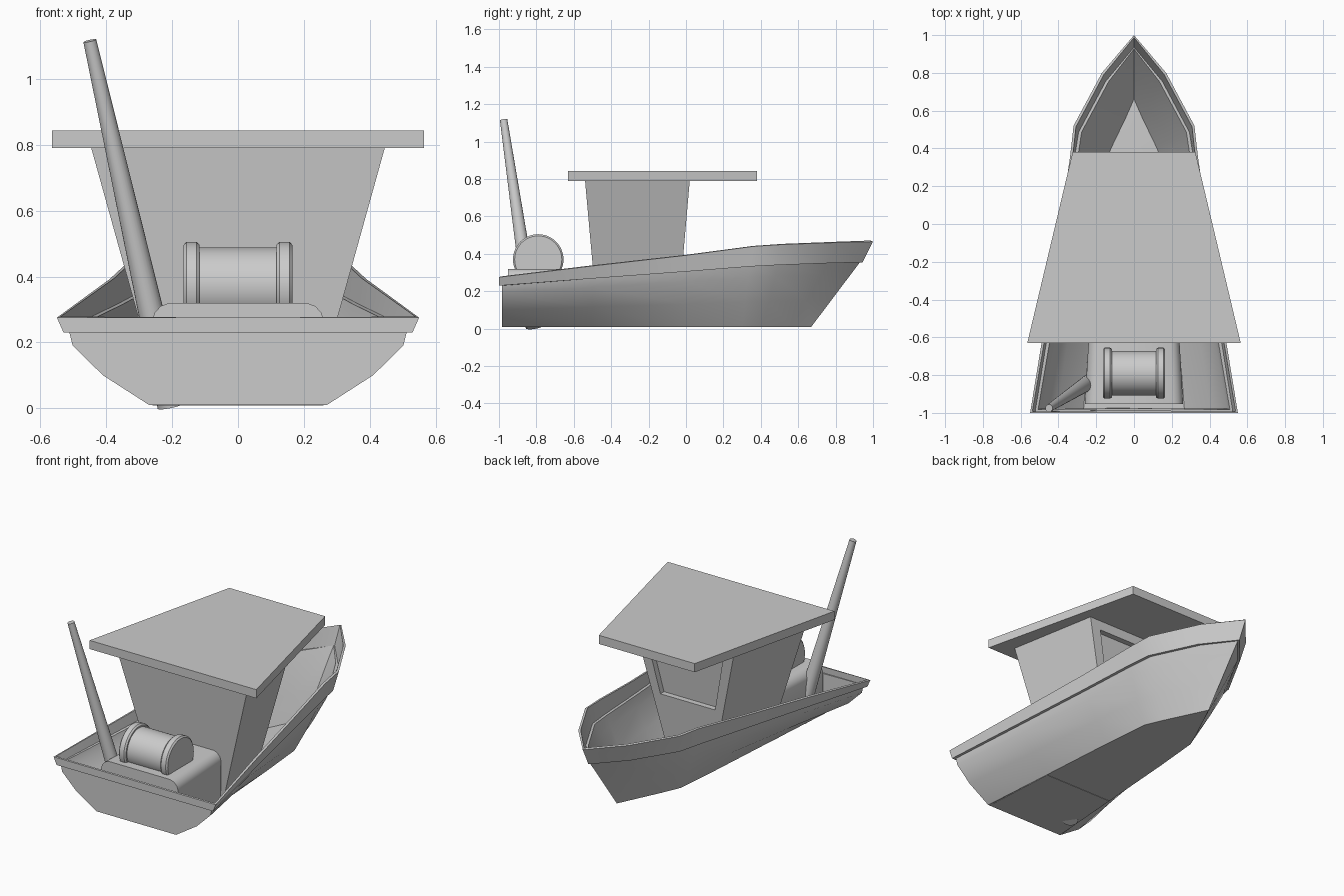
import bpy, bmesh, math
from mathutils import Vector

if "Cube" in bpy.data.objects:
    bpy.data.objects.remove(bpy.data.objects["Cube"])


def finish(name, bm, angle=30, outward=True):
    if outward:
        bmesh.ops.recalc_face_normals(bm, faces=bm.faces)
    me = bpy.data.meshes.new(name)
    bm.to_mesh(me)
    bm.free()
    ob = bpy.data.objects.new(name, me)
    bpy.context.collection.objects.link(ob)
    bpy.ops.object.select_all(action='DESELECT')
    ob.select_set(True)
    bpy.context.view_layer.objects.active = ob
    if angle:
        bpy.ops.object.shade_smooth_by_angle(angle=math.radians(angle))
    return ob


def loft(name, rings, angle=30):
    """Skin a list of closed rings and cap both ends."""
    bm = bmesh.new()
    vr = [[bm.verts.new(p) for p in r] for r in rings]
    n = len(vr[0])
    for a, b in zip(vr, vr[1:]):
        for i in range(n):
            j = (i + 1) % n
            bm.faces.new((a[i], a[j], b[j], b[i]))
    bm.faces.new(vr[0])
    bm.faces.new(vr[-1])
    return finish(name, bm, angle)


def lathe(name, start, end, profile, n):
    """Revolve (fraction along axis, radius) pairs around the axis."""
    start, end = Vector(start), Vector(end)
    q = (end - start).to_track_quat('Z', 'Y')
    rings = []
    for t, r in profile:
        c = start.lerp(end, t)
        rings.append([c + q @ Vector((r * math.cos(2 * math.pi * i / n),
                                      r * math.sin(2 * math.pi * i / n), 0)) for i in range(n)])
    return loft(name, rings)


# Hull: gunwale, strake edge and chine lines from stern to bow
rim = [(.55, -1, .275), (.468, -.5, .335), (.39, 0, .392), (.338, .36, .44),
       (.32, .52, .45), (.17, .8, .46), (0, 1, .465)]
strake = [(.53, -1, .23), (.452, -.5, .268), (.376, 0, .305), (.326, .34, .332),
          (.302, .49, .34), (.157, .76, .35), (0, .945, .355)]
chine = [(.27, -.985, .01), (.235, -.5, .01), (.2, 0, .01), (.173, .3, .01),
         (.125, .41, .01), (.05, .566, .01), (0, .67, .01)]
stern_y = -.985
bm = bmesh.new()
rows = []
for k in range(7):
    R, S, C = Vector(rim[k]), Vector(strake[k]), Vector(chine[k])
    H = Vector((max(S.x - .018, 0), max(S.y, stern_y) - (.015 if k == 6 else 0), S.z))
    row = [Vector((0, C.y, C.z)), C]
    full = 1 - k / 6
    for fx, fz in ((.58, .41), (.96, .82)):
        p = C.lerp(H, fz)
        f = fx * full + fz * (1 - full)
        p.x = C.x + (H.x - C.x) * f
        row.append(p)
    rows.append(row + [H, S, R])
for s in (1, -1):
    g = [[bm.verts.new((s * p.x, p.y, p.z)) for p in row] for row in rows]
    for a, b in zip(g, g[1:]):
        for i in range(6):
            f = (a[i], b[i], b[i + 1], a[i + 1])
            bm.faces.new(f if s < 0 else f[::-1])
    # Half of the transom
    t = g[0]
    mid = [bm.verts.new((0, p.co.y, p.co.z)) for p in t[4:]]
    for f in ([*t[:5], mid[0]], [mid[0], t[4], t[5], mid[1]], [mid[1], t[5], t[6], mid[2]]):
        bm.faces.new(f if s > 0 else f[::-1])
bmesh.ops.remove_doubles(bm, verts=bm.verts, dist=1e-4)
bmesh.ops.dissolve_degenerate(bm, edges=bm.edges, dist=1e-5)
bmesh.ops.recalc_face_normals(bm, faces=bm.faces)
bm.faces.ensure_lookup_table()
low = min(bm.faces, key=lambda f: f.calc_center_median().z)
if low.normal.z > 0:
    bmesh.ops.reverse_faces(bm, faces=bm.faces)
hull = finish("hull", bm, 0, outward=False)
sol = hull.modifiers.new("shell", 'SOLIDIFY')
sol.thickness = .014
sol.offset = -1
bpy.ops.object.modifier_apply(modifier="shell")
bpy.ops.object.shade_smooth_by_angle(angle=math.radians(28))


# Cabin: flared walls, recessed front window
def front(x, z, back=0):
    return (x, .02 - .0875 * (.79 - z) - back, z)


def corners(lo, hi, z0, z1, back=0):
    return [front(-lo, z0, back), front(lo, z0, back), front(hi, z1, back), front(-hi, z1, back)]


bm = bmesh.new()
rear = [(-.23, -.47, .015), (.23, -.47, .015), (.447, -.54, .795), (-.447, -.54, .795)]
loops = [rear, corners(.155, .345, .015, .795), corners(.185, .265, .37, .735),
         corners(.185, .265, .37, .735, .035)]
vl = [[bm.verts.new(p) for p in l] for l in loops]
bm.faces.new(vl[0])
for a, b in zip(vl, vl[1:]):
    for i in range(4):
        j = (i + 1) % 4
        bm.faces.new((a[i], a[j], b[j], b[i]))
bm.faces.new(vl[-1])
finish("cabin", bm, 0)

# Roof slab, tapering towards the bow
plan = [(-.565, -.63), (.565, -.63), (.325, .38), (-.325, .38)]
loft("roof", [[(x, y, z) for x, y in plan] for z in (.79, .843)], 0)

# Engine box with rounded top edges
half = [(.26, .008), (.26, .27), (.253, .29), (.235, .31), (.208, .32)]
section = half + [(-x, z) for x, z in reversed(half)]
loft("stern_box", [[(x * s, y, z) for x, z in section] for y, s in ((-.953, 1), (-.5, .9))], 35)

# Net drum with two flanges
drum = [(-.165, .126), (-.157, .135), (-.126, .135), (-.117, .127), (-.117, .118)]
profile = drum + [(-x, r) for x, r in reversed(drum)]
lathe("net_drum", (-.165, -.79, .37), (.165, -.79, .37),
      [((x + .165) / .33, r) for x, r in profile], 48)

# Leaning tapered mast
lathe("mast", (-.2, -.812, .008), (-.45, -.975, 1.116), [(0, .045), (1, .02)], 24)
